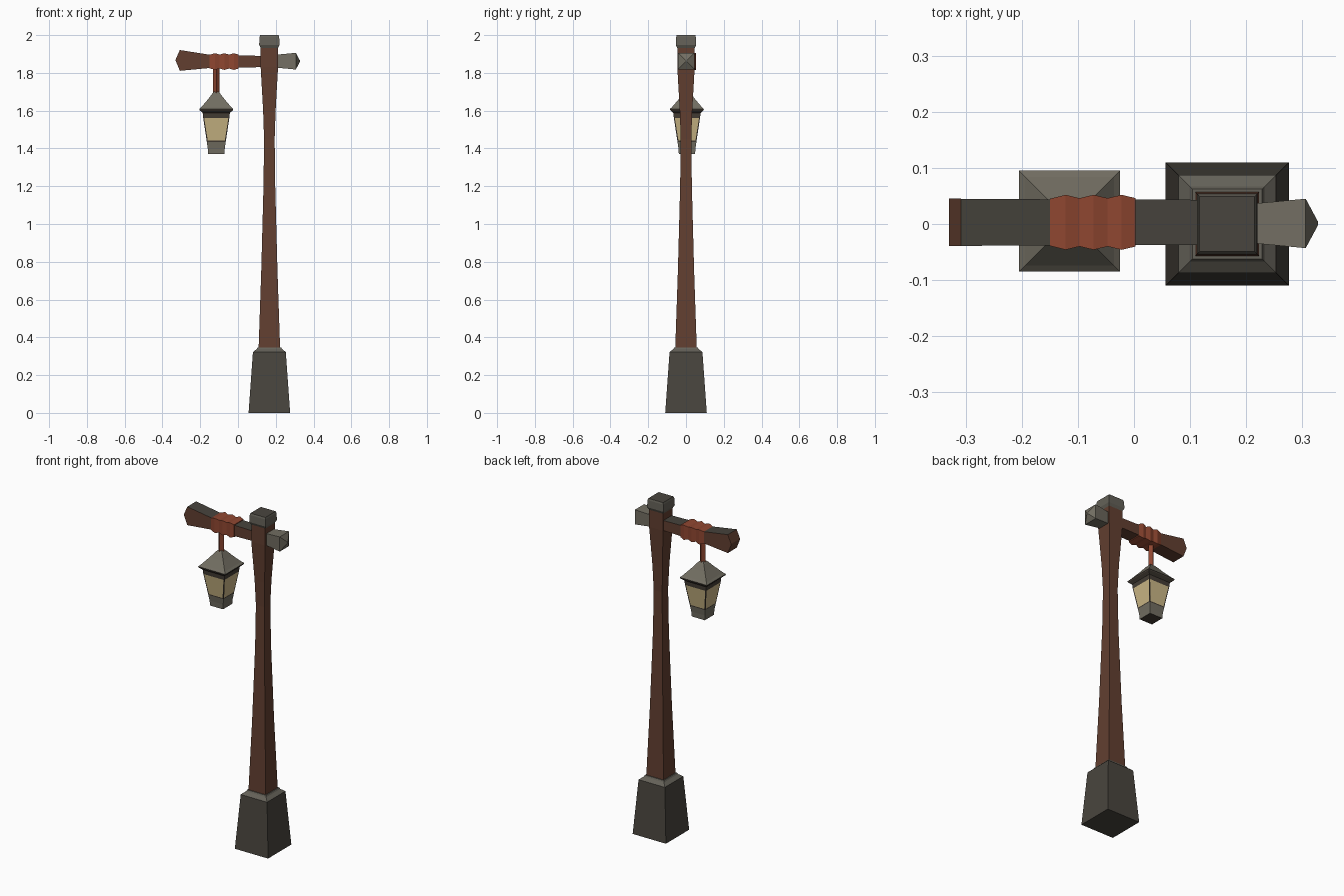
import bpy, bmesh, math

if "Cube" in bpy.data.objects:
    bpy.data.objects.remove(bpy.data.objects["Cube"])


def material(name, r, g, b):
    m = bpy.data.materials.new(name)
    m.diffuse_color = [((c / 255 + 0.055) / 1.055) ** 2.4 for c in (r, g, b)] + [1]
    m.use_nodes = True
    m.node_tree.nodes["Principled BSDF"].inputs["Base Color"].default_value = m.diffuse_color
    return m


STONE = material("dark stone", 73, 69, 62)
TRIM = material("pale stone trim", 100, 97, 88)
WOOD = material("brown wood", 98, 63, 48)
WORN = material("weathered wood top", 70, 67, 60)
ROPE = material("red rope", 142, 70, 48)
ROOF = material("grey metal", 114, 110, 98)
IRON = material("dark iron", 68, 61, 53)
GLASS = material("lamp glass", 203, 183, 134)


def loft(name, axis, center, sections, mats, rule=None, turn=0, inset=None):
    """Square tube. Section = (position, half width, other half width, z shift).
    axis 'z' runs up through center (x, y); axis 'x' runs along x at center (y, z)."""
    bm = bmesh.new()
    rings = []
    for sec in sections:
        t, a = sec[:2]
        b = sec[2] if len(sec) > 2 else a
        shift = sec[3] if len(sec) > 3 else 0
        ring = []
        for k in range(4):
            ang = math.pi / 4 + k * math.pi / 2 + turn
            u = a * math.sqrt(2) * math.cos(ang)
            v = b * math.sqrt(2) * math.sin(ang)
            p = (center[0] + u, center[1] + v, t) if axis == 'z' else \
                (t, center[0] + u, center[1] + v + shift)
            ring.append(bm.verts.new(p))
        rings.append(ring)
    for r, s in zip(rings, rings[1:]):
        for k in range(4):
            j = (k + 1) % 4
            bm.faces.new((r[k], r[j], s[j], s[k]))
    bm.faces.new(rings[0][::-1])
    bm.faces.new(rings[-1])
    bmesh.ops.recalc_face_normals(bm, faces=bm.faces)
    bm.normal_update()
    if rule:
        for f in bm.faces:
            f.material_index = rule(f)
    if inset:
        index, width = inset
        panes = [f for f in bm.faces if f.material_index == index]
        border = bmesh.ops.inset_individual(bm, faces=panes, thickness=width)
        for f in border["faces"]:
            f.material_index = 0
    me = bpy.data.meshes.new(name)
    bm.to_mesh(me)
    bm.free()
    for m in mats:
        me.materials.append(m)
    ob = bpy.data.objects.new(name, me)
    bpy.context.collection.objects.link(ob)
    return ob


POST = (0.166, 0)
LAMP = (-0.115, 0.005)
BEAM = (0.003, 1.86)

# Stone base with a pale bevelled collar
loft("base", 'z', POST, [(0, 0.11), (0.322, 0.087), (0.338, 0.067), (0.347, 0.062)],
     [STONE, TRIM], lambda f: int(f.calc_center_median().z > 0.325))

# Tapered post, waisted near the top, and its cap
loft("post", 'z', POST, [(0.34, 0.057), (0.75, 0.043), (1.2, 0.031), (1.45, 0.028),
                         (1.6, 0.033), (1.83, 0.046), (1.94, 0.046)], [WOOD])
loft("post_cap", 'z', POST, [(1.93, 0.045), (1.948, 0.054), (1.99, 0.052), (2.0, 0.049)],
     [TRIM, STONE], lambda f: int(f.normal.z > 0.5))

# Cross beam with wedge end, and the knob on the far side of the post
loft("beam", 'x', BEAM, [(-0.33, 0.042, 0.003, 0.008), (-0.308, 0.042, 0.055, 0.006),
                         (-0.15, 0.041, 0.035, 0.001), (0.17, 0.04, 0.029, 0)],
     [WOOD, WORN], lambda f: int(f.normal.z > 0.9))
loft("beam_knob", 'x', (0.001, 1.862), [(0.19, 0.034), (0.22, 0.036), (0.306, 0.044),
                                        (0.328, 0.003)], [ROOF])

# Rope wrapping with three ridges, and the hanging rope
ridges = [(-0.15, 0.042, 0.036)]
for i in range(3):
    x = -0.122 + i * 0.05
    ridges += [(x, 0.049, 0.044), (x + 0.025, 0.043, 0.037)]
loft("rope_wrap", 'x', BEAM, ridges, [ROPE])
loft("hanging_rope", 'z', LAMP, [(1.66, 0.0125), (1.84, 0.0125)], [ROPE], turn=math.pi / 4)

# Lantern roof, flared at the eaves
roof = loft("lantern_roof", 'z', LAMP,
            [(1.588, 0.072), (1.602, 0.088), (1.609, 0.09), (1.619, 0.079),
             (1.66, 0.044), (1.69, 0.021), (1.705, 0.006)],
            [ROOF, IRON], lambda f: int(f.calc_center_median().z < 1.607))

# Lantern body: dark frame, glass panes, pale lower rim
def body_rule(f):
    z = f.calc_center_median().z
    if abs(f.normal.z) > 0.9:
        return 0
    return 1 if 1.43 < z < 1.565 else (2 if z < 1.43 else 0)


loft("lantern_body", 'z', LAMP, [(1.37, 0.043), (1.4, 0.045), (1.435, 0.05),
                                 (1.567, 0.07), (1.59, 0.072)],
     [IRON, GLASS, ROOF], body_rule, inset=(1, 0.008))
